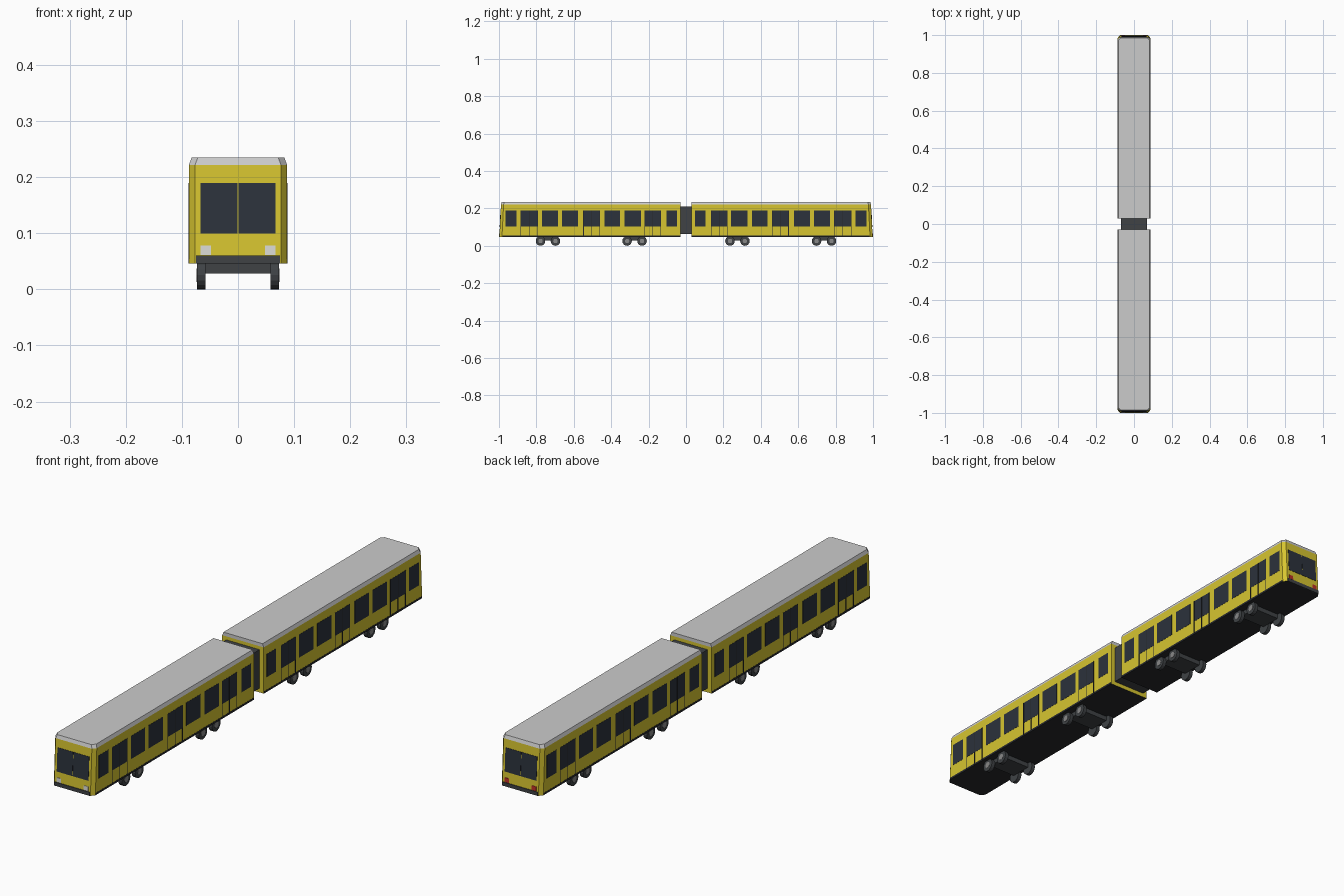
import bpy, bmesh, math
from mathutils import Matrix

if "Cube" in bpy.data.objects:
    bpy.data.objects.remove(bpy.data.objects["Cube"])


def material(name, r, g, b):
    m = bpy.data.materials.new(name)
    m.diffuse_color = (r, g, b, 1)
    m.use_nodes = True
    m.node_tree.nodes["Principled BSDF"].inputs["Base Color"].default_value = m.diffuse_color
    return m


YELLOW = material("yellow_paint", 0.68, 0.56, 0.03)
ROOF = material("roof_grey", 0.52, 0.53, 0.51)
GLASS = material("dark_glass", 0.025, 0.032, 0.045)
BLACK = material("black_underside", 0.02, 0.022, 0.025)
RUBBER = material("rubber_grey", 0.05, 0.055, 0.06)
HUB = material("hub_grey", 0.25, 0.25, 0.25)
WHITE = material("headlight_white", 0.7, 0.7, 0.65)
RED = material("tail_red", 0.5, 0.03, 0.02)


def finish(name, bm, mats):
    bmesh.ops.recalc_face_normals(bm, faces=bm.faces)
    me = bpy.data.meshes.new(name)
    bm.to_mesh(me)
    bm.free()
    for m in mats:
        me.materials.append(m)
    ob = bpy.data.objects.new(name, me)
    bpy.context.collection.objects.link(ob)
    return ob


def add_box(bm, x, y, z, shear=0.0, z0=0.0):
    # Box from (min, max) ranges; shear leans it along y with height
    made = bmesh.ops.create_cube(bm, size=1)["verts"]
    for v in made:
        zz = z[v.co.z > 0]
        v.co = (x[v.co.x > 0], y[v.co.y > 0] + shear * (zz - z0), zz)


def boxes(name, items, mat, **kw):
    bm = bmesh.new()
    for b in items:
        add_box(bm, *b, **kw)
    return finish(name, bm, [mat])


def span(s, a, b):
    return tuple(sorted((s * a, s * b)))


HALF, Z0, ZE, ZT = 0.0875, 0.046, 0.222, 0.235
LEAN = 0.05
INNER = 0.03


def car_body(name, s):
    # Stacked outlines: chamfered outer corners, square inner end, bevelled roof edge
    bm = bmesh.new()
    rings = []
    for z, w, end in ((Z0, HALF, 0.998), (ZE, HALF, 0.998 - LEAN * (ZE - Z0)),
                      (ZT, HALF - 0.005, 0.985)):
        pts = [(-w, INNER), (w, INNER), (w, end - 0.014), (w - 0.011, end),
               (-w + 0.011, end), (-w, end - 0.014)]
        rings.append([bm.verts.new((x, s * y, z)) for x, y in pts])
    bm.faces.new(rings[0]).material_index = 2
    bm.faces.new(rings[2]).material_index = 1
    for k in range(2):
        for i in range(6):
            j = (i + 1) % 6
            f = bm.faces.new((rings[k][i], rings[k][j], rings[k + 1][j], rings[k + 1][i]))
            f.material_index = k
    return finish(name, bm, [YELLOW, ROOF, BLACK])


# Distances from the middle of the train
WINDOWS = [(0.048, 0.104), (0.134, 0.221), (0.241, 0.328), (0.352, 0.437), (0.46, 0.548),
           (0.578, 0.664), (0.685, 0.77), (0.793, 0.883), (0.905, 0.964)]
DOORS = [1, 4, 7]
SIDES = [(HALF - 0.001, HALF + 0.0006), (-HALF - 0.0006, -HALF + 0.001)]
TRIMS = [(HALF - 0.001, HALF + 0.001), (-HALF - 0.001, -HALF + 0.001)]

for label, s in (("front", -1), ("rear", 1)):
    car_body(label + "_car_body", s)
    # Side windows on both sides
    boxes(label + "_side_windows",
          [(x, span(s, a, b), (0.102, 0.19)) for x in SIDES for a, b in WINDOWS], GLASS)
    # Door seams at the edges and the middle of each doorway
    seams = []
    for i in DOORS:
        a, b = WINDOWS[i]
        for c, top in ((a, 0.19), ((a + b) / 2, 0.19), (b, 0.19)):
            seams += [(x, span(s, c - 0.0015, c + 0.0015), (0.05, top)) for x in TRIMS]
    boxes(label + "_door_seams", seams, BLACK)
    # Dark sill along the lower sides
    boxes(label + "_side_sills",
          [(x, span(s, INNER, 0.982), (Z0, 0.054)) for x in SIDES], BLACK)
    # Leaning end window in two panes
    lean = dict(shear=-s * LEAN, z0=Z0)
    boxes(label + "_end_window",
          [((-0.067, -0.0006), span(s, 0.996, 0.999), (0.10, 0.19)),
           ((0.0006, 0.067), span(s, 0.996, 0.999), (0.10, 0.19))], GLASS, **lean)
    # End lamps
    boxes(label + "_lamps",
          [(span(m, 0.048, 0.067), span(s, 0.996, 0.9995), (0.061, 0.078)) for m in (-1, 1)],
          WHITE if s < 0 else RED, **lean)
    # Bumper
    boxes(label + "_bumper", [((-0.075, 0.075), span(s, 0.99, 1.0), (Z0, 0.06))], RUBBER)

    # Bogies: frame plus two axles of wheels
    for n, mid in (("inner", 0.275), ("outer", 0.738)):
        boxes(f"{label}_{n}_bogie_frame",
              [((-0.058, 0.058), span(s, mid - 0.042, mid + 0.042), (0.028, 0.047))], RUBBER)
        for part, r, x, depth, mat in (("wheels", 0.0255, 0.0655, 0.015, RUBBER),
                                       ("wheel_hubs", 0.012, 0.067, 0.0145, HUB)):
            bm = bmesh.new()
            for m in (-1, 1):
                for d in (-0.04, 0.04):
                    place = (Matrix.Translation((m * x, s * mid + d, 0.0255))
                             @ Matrix.Rotation(math.pi / 2, 4, "Y"))
                    bmesh.ops.create_cone(bm, cap_ends=True, segments=16, radius1=r,
                                          radius2=r, depth=depth, matrix=place)
            finish(f"{label}_{n}_{part}", bm, [mat])

# Flexible gangway between the cars
boxes("gangway", [((-0.07, 0.07), (-0.032, 0.032), (0.062, 0.209))], RUBBER)
